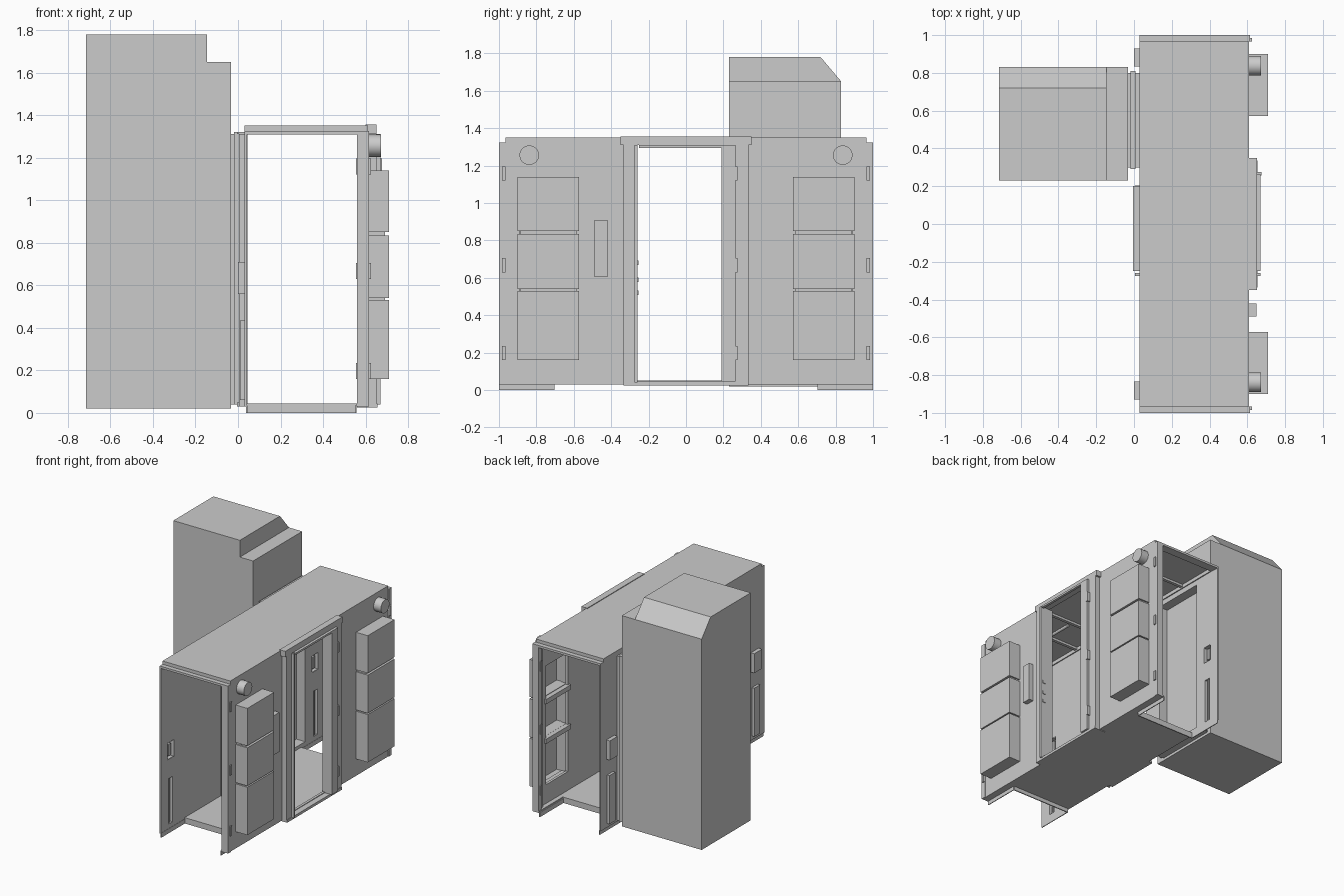
import bpy, bmesh, math

if "Cube" in bpy.data.objects:
    bpy.data.objects.remove(bpy.data.objects["Cube"])

def finish(name, bm):
    bmesh.ops.recalc_face_normals(bm, faces=bm.faces)
    me = bpy.data.meshes.new(name)
    bm.to_mesh(me)
    bm.free()
    ob = bpy.data.objects.new(name, me)
    bpy.context.collection.objects.link(ob)
    return ob

def box(name, x0, x1, y0, y1, z0, z1):
    bm = bmesh.new()
    bmesh.ops.create_cube(bm, size=1)
    for v in bm.verts:
        v.co = ((x0 + x1) / 2 + v.co.x * (x1 - x0),
                (y0 + y1) / 2 + v.co.y * (y1 - y0),
                (z0 + z1) / 2 + v.co.z * (z1 - z0))
    return finish(name, bm)

def panel(name, x0, x1, y0, y1, z0, z1, holes=()):
    """Upright plate in the y-z plane with rectangular openings."""
    ys = sorted({y0, y1, *[h[i] for h in holes for i in (0, 1)]})
    zs = sorted({z0, z1, *[h[i] for h in holes for i in (2, 3)]})
    bm = bmesh.new()
    grid = [[bm.verts.new((x0, y, z)) for z in zs] for y in ys]
    for i in range(len(ys) - 1):
        for j in range(len(zs) - 1):
            cy, cz = (ys[i] + ys[i + 1]) / 2, (zs[j] + zs[j + 1]) / 2
            if any(h[0] < cy < h[1] and h[2] < cz < h[3] for h in holes):
                continue
            bm.faces.new((grid[i][j], grid[i + 1][j], grid[i + 1][j + 1], grid[i][j + 1]))
    ext = bmesh.ops.extrude_face_region(bm, geom=bm.faces[:], use_keep_orig=True)
    for v in ext['geom']:
        if isinstance(v, bmesh.types.BMVert):
            v.co.x = x1
    bmesh.ops.delete(bm, geom=[v for v in bm.verts if not v.link_faces], context='VERTS')
    bmesh.ops.recalc_face_normals(bm, faces=bm.faces)
    bmesh.ops.dissolve_limit(bm, angle_limit=0.01, verts=bm.verts, edges=bm.edges)
    return finish(name, bm)

def tray(name, x0, x1, y0, y1, z0, z1, t, open_high):
    """Hollow box open toward +x (open_high) or -x."""
    panel(name + "_rim", x0, x1, y0, y1, z0, z1, [(y0 + t, y1 - t, z0 + t, z1 - t)])
    a, b = (x0, x0 + t) if open_high else (x1 - t, x1)
    box(name + "_back", a, b, y0 + t, y1 - t, z0 + t, z1 - t)

def prism(name, profile, x0, x1):
    """y-z outline extruded along x."""
    bm = bmesh.new()
    f = bm.faces.new([bm.verts.new((x0, y, z)) for y, z in profile])
    ext = bmesh.ops.extrude_face_region(bm, geom=[f], use_keep_orig=True)
    for v in ext['geom']:
        if isinstance(v, bmesh.types.BMVert):
            v.co.x = x1
    return finish(name, bm)

def rod(name, axis, loc, r, length, n=32):
    rot = (0, math.pi / 2, 0) if axis == 'x' else (math.pi / 2, 0, 0)
    bpy.ops.mesh.primitive_cylinder_add(vertices=n, radius=r, depth=length, location=loc, rotation=rot)
    bpy.context.object.name = name
    bpy.ops.object.shade_smooth_by_angle()

def span(s, a, b):
    return (a, b) if s > 0 else (-b, -a)

# tall cabinet with bevelled rear top edge and lower shoulder toward the room
prism("cabinet_body", [(.23, .02), (.83, .02), (.83, 1.65), (.72, 1.78), (.23, 1.78)], -.715, -.145)
box("cabinet_shoulder", -.145, -.032, .23, .83, .02, 1.65)

# ribbed collar joining the cabinet to the room
for i, (x0, x1, g) in enumerate([(-.032, -.018, 0), (-.018, .008, .01), (.008, .035, 0)]):
    panel(f"collar_ring_{i}", x0, x1, .3 - g, .8 + g, .04, 1.31 + g, [(.34, .76, .07, 1.27)])

# floor and roof
box("floor", .03, .61, -.71, .71, .03, .045)
box("roof_sheet", .03, .61, -.965, .965, 1.338, 1.35)
for x0, x1 in ((.03, .05), (.59, .61)):
    box("roof_side_beam", x0, x1, -.965, .965, 1.31, 1.34)
for y in (-.6, -.33, .33, .6):
    box("roof_rib", .05, .59, y - .012, y + .012, 1.32, 1.34)
for y in (-.48, .48):
    rod("ceiling_light", 'y', (.32, y, 1.325), .012, .22, 12)

# side walls
door = (-.26, .19, .05, 1.31)
lockers = [(a, b, .19, 1.11) for a, b in ((.6, .87), (-.87, -.6))]
panel("right_wall", .59, .61, -.965, .965, .03, 1.35, [door] + lockers)
recess = []
for s in (1, -1):
    recess += [span(s, .845, .92) + (.57, .7), span(s, .86, .91) + (.07, .42)]
panel("left_wall", .03, .042, -1, 1, .03, 1.31, [door, (.34, .76, .07, 1.27)] + recess)

# left doorway rails and slim jambs
box("left_door_top_rail", -.005, .03, -.25, .2, 1.31, 1.32)
box("left_door_sill", -.005, .03, -.25, .2, .03, .05)
for y0, y1 in ((-.275, -.26), (.19, .205)):
    box("left_door_jamb", .005, .045, y0, y1, .03, 1.31)

# parts mirrored at both ends
for s in (1, -1):
    y0, y1 = span(s, .965, 1)
    box("end_jamb", .56, .615, y0, y1, .03, 1.31)
    box("end_lintel", .03, .615, y0, y1, 1.308, 1.325)
    a, b = span(s, .93, .965)
    box("end_header", .03, .61, a, b, 1.31, 1.345)
    a, b = span(s, .925, .965)
    box("inner_jamb", .575, .59, a, b, .045, 1.31)
    # notch skirt under the floor at each end
    a, b = span(s, .71, 1)
    box("skirt_left", .038, .044, a, b, 0, .035)
    box("skirt_right", .55, .556, a, b, 0, .035)
    box("wall_foot", .556, .61, a, b, .03, .045)
    a, b = span(s, .704, .712)
    box("skirt_cross", .04, .55, a, b, 0, .045)
    # hinges
    for z in (.2, .67, 1.16):
        a, b = span(s, .965, .985)
        box("end_hinge", .555, .625, a, b, z - .04, z + .035)
    # latch recess and lower slot beside the opening
    a, b = span(s, .835, .93)
    tray("latch_recess", 0, .04, a, b, .56, .71, .012, True)
    a, b = span(s, .87, .895)
    box("latch_handle", .018, .034, a, b, .59, .68)
    a, b = span(s, .85, .92)
    tray("lower_slot", .01, .04, a, b, .06, .435, .01, True)
    a, b = span(s, .88, .89)
    box("slot_bar", .015, .036, a, b, .07, .425)
    # stack of three outside lockers, hollow toward the room
    a, b = span(s, .572, .9)
    for z0, z1 in ((.16, .53), (.54, .835), (.85, 1.14)):
        tray("locker", .61, .71, a, b, z0, z1, .014, False)
    panel("locker_backing", .608, .65, a + .01, b - .01, .17, 1.13,
          [(a + .02, b - .02, .18, 1.12)])
    for z in (.535, .842):
        box("locker_shelf", .575, .69, a + .012, b - .012, z - .018, z + .018)
    # round lamp
    rod("round_lamp", 'x', (.64, s * .838, 1.256), .052, .065)

# right doorway surround, canopy and sill
box("door_jamb_front", .56, .65, -.335, -.26, .03, 1.31)
box("door_leaf_edge", .60, .67, .19, .265, .045, 1.31)
box("door_jamb_rear", .60, .65, .265, .335, .03, 1.31)
box("door_jamb_trim", .65, .67, -.275, -.26, .04, 1.31)
box("door_canopy", .60, .65, -.35, .35, 1.31, 1.355)
box("door_canopy_lip", .65, .67, -.25, .265, 1.295, 1.31)
box("door_sill", .56, .655, -.335, .335, .025, .045)
for z in (.2, .67, 1.16):
    box("door_hinge", .645, .676, .258, .275, z - .04, z + .035)
for z in (.52, .59, .68):
    box("door_latch", .63, .655, -.265, -.255, z - .012, z + .012)

# wall control box
box("control_box", .61, .648, -.49, -.42, .605, .91)
